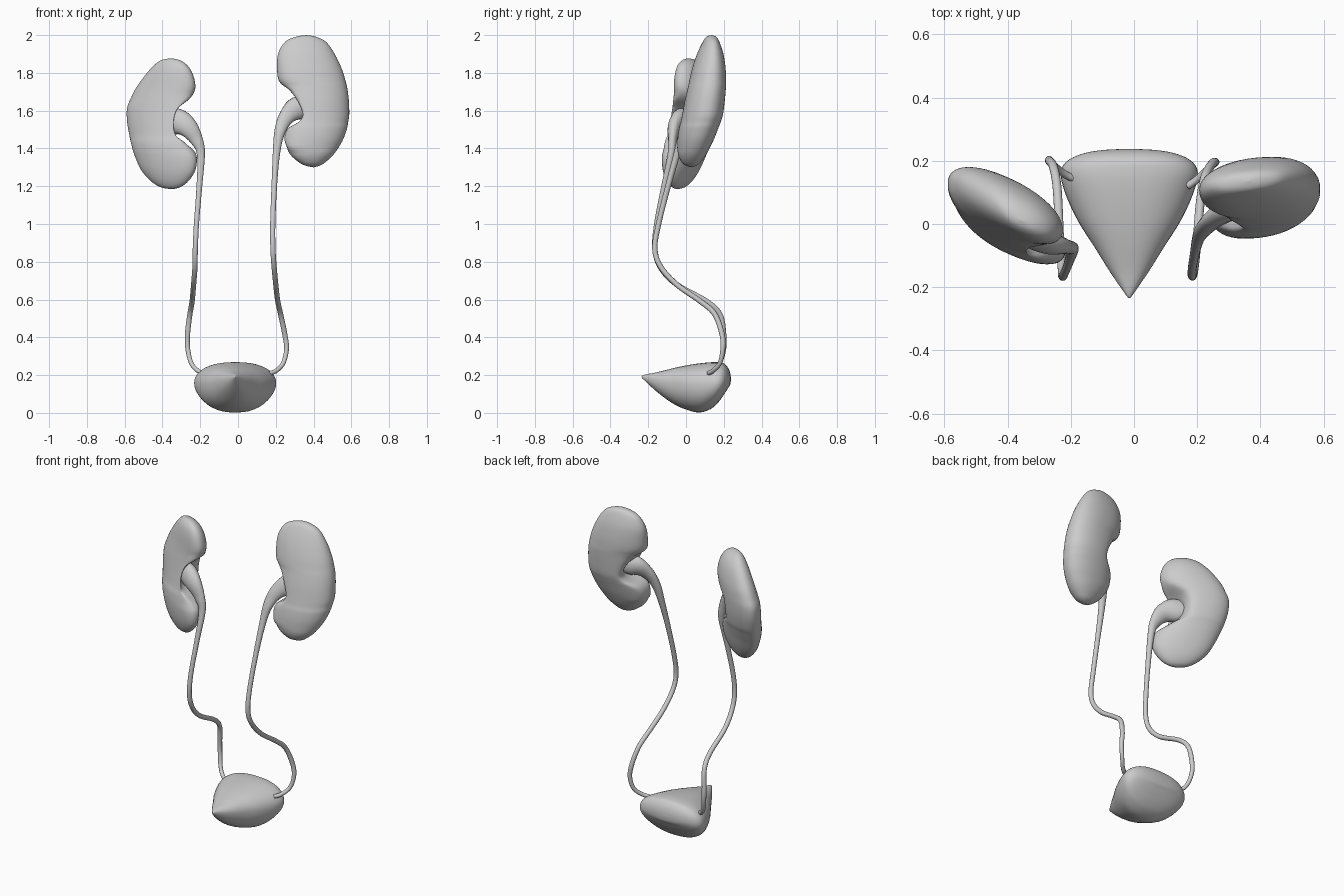
import bpy, bmesh, math
from mathutils import Vector


def resample(rows, steps):
    """Catmull-Rom interpolation of equal-length number rows."""
    out = []
    n = len(rows)
    for i in range(n - 1):
        a, b, c, d = (rows[max(0, min(n - 1, k))] for k in (i - 1, i, i + 1, i + 2))
        for s in range(steps):
            t = s / steps
            out.append([0.5 * (2 * q + (r - p) * t + (2 * p - 5 * q + 4 * r - w) * t * t
                               + (3 * q - p - 3 * r + w) * t ** 3)
                        for p, q, r, w in zip(a, b, c, d)])
    out.append(list(rows[-1]))
    return out


def loft(name, rings):
    """Skin a list of closed rings, capping both ends."""
    bm = bmesh.new()
    vs = [[bm.verts.new(p) for p in ring] for ring in rings]
    n = len(vs[0])
    for r0, r1 in zip(vs, vs[1:]):
        for i in range(n):
            bm.faces.new((r0[i], r0[(i + 1) % n], r1[(i + 1) % n], r1[i]))
    bm.faces.new(vs[0])
    bm.faces.new(vs[-1])
    bmesh.ops.remove_doubles(bm, verts=bm.verts, dist=1e-5)
    bmesh.ops.recalc_face_normals(bm, faces=bm.faces)
    for f in bm.faces:
        f.smooth = True
    me = bpy.data.meshes.new(name)
    bm.to_mesh(me)
    bm.free()
    ob = bpy.data.objects.new(name, me)
    bpy.context.collection.objects.link(ob)
    return ob


def angles(n):
    return [2 * math.pi * i / n for i in range(n)]


def power(v, e):
    return math.copysign(abs(v) ** e, v)


def kidney(name, rows, shear, hilum_z):
    """Rows: z, medial x, lateral x, centre y, half thickness.
    Near the hilum a full section is cut back to the medial x, so only the inner side is notched."""
    rings = []
    for z, xm, xl, yc, b in resample(rows, 4):
        side = math.copysign(1, xl)
        xm, xl = abs(xm), abs(xl)
        near = abs(z - hilum_z) < 0.2
        full = min(xm, 0.235) if near else xm
        e = min(0.03, xm - full)
        pit = 0.04 * math.exp(-((z - hilum_z) / 0.05) ** 2)
        ring = []
        for t in angles(48):
            x = (full + xl) / 2 + (xl - full) / 2 * power(math.cos(t), 0.93)
            y = yc + shear * (x - 0.4) * side + b * power(math.sin(t), 0.93)
            if e > 0:
                x = 0.5 * (x + xm + math.sqrt((x - xm) ** 2 + e * e))
                x = min(x, xl)
            x += pit * math.exp(-((t - math.pi) / 0.45) ** 2)
            ring.append((x * side, y, z))
        rings.append(ring)
    return loft(name, rings)


def ureter(name, rows):
    """Rows: x, y, z, radius; wide at the renal pelvis."""
    pts = resample(rows, 6)
    rings = []
    for i, (x, y, z, r) in enumerate(pts):
        a, b = pts[max(0, i - 1)], pts[min(len(pts) - 1, i + 1)]
        t = (Vector(b[:3]) - Vector(a[:3])).normalized()
        u = Vector((0, 1, 0))
        u = (u - t * u.dot(t)).normalized()
        v = t.cross(u)
        flat = 1 - 0.35 * max(0, min(1, (r - 0.015) / 0.02))
        c = Vector((x, y, z))
        rings.append([c + u * r * flat * math.cos(k) + v * r * math.sin(k) for k in angles(14)])
    return loft(name, rings)


# Higher kidney (x > 0)
kidney("left_kidney", [
    (2.0, .36, .361, .14, 0), (1.992, .31, .41, .138, .024), (1.965, .25, .465, .137, .042),
    (1.9, .212, .512, .132, .068), (1.82, .207, .55, .123, .087), (1.755, .218, .57, .115, .096),
    (1.71, .265, .58, .108, .1), (1.65, .31, .587, .098, .104), (1.58, .338, .589, .087, .106),
    (1.54, .315, .583, .077, .104), (1.505, .258, .577, .066, .102), (1.44, .245, .553, .05, .093),
    (1.37, .275, .508, .034, .074), (1.325, .325, .46, .027, .047), (1.308, .36, .43, .028, .025),
    (1.3, .4, .401, .03, 0)], 0.1, 1.6)

# Lower kidney (x < 0), turned so its hilum faces forward
kidney("right_kidney", [
    (1.877, -.355, -.356, .03, 0), (1.868, -.31, -.405, .035, .028), (1.84, -.268, -.445, .042, .055),
    (1.79, -.238, -.49, .05, .075), (1.72, -.226, -.54, .055, .088), (1.66, -.255, -.57, .053, .095),
    (1.61, -.315, -.588, .049, .099), (1.54, -.335, -.587, .04, .102), (1.47, -.325, -.575, .026, .102),
    (1.43, -.275, -.567, .012, .1), (1.37, -.222, -.55, -.002, .092), (1.29, -.224, -.515, -.012, .075),
    (1.23, -.26, -.465, -.018, .052), (1.195, -.305, -.41, -.022, .026),
    (1.184, -.35, -.351, -.025, 0)], -0.42, 1.54)

# Renal pelvis and ureter on each side
ureter("left_ureter", [
    (.42, .08, 1.60, .045), (.325, .06, 1.615, .064), (.26, .02, 1.57, .044), (.222, -.015, 1.49, .03),
    (.204, -.045, 1.38, .02), (.192, -.095, 1.2, .015), (.184, -.145, 1.0, .014),
    (.185, -.165, .87, .014), (.191, -.135, .775, .014), (.2, -.05, .68, .014), (.21, .07, .595, .014),
    (.225, .15, .525, .014), (.247, .19, .42, .014), (.257, .195, .34, .013),
    (.24, .18, .265, .012), (.205, .145, .225, .012), (.17, .12, .21, .012)])
ureter("right_ureter", [
    (-.43, .03, 1.54, .05), (-.335, -.025, 1.545, .07), (-.27, -.06, 1.515, .056), (-.217, -.072, 1.44, .034),
    (-.196, -.08, 1.36, .021), (-.206, -.12, 1.18, .015), (-.22, -.155, 1.0, .014),
    (-.226, -.165, .87, .014), (-.228, -.135, .77, .014), (-.235, -.05, .68, .014), (-.243, .11, .59, .014),
    (-.255, .18, .52, .014), (-.267, .199, .42, .014), (-.266, .2, .34, .013),
    (-.248, .18, .265, .012), (-.215, .155, .225, .012), (-.18, .14, .21, .012)])

# Bladder: rows of y, half width, bottom z, widest z, top z
bladder_rows = [
    (-.235, .002, .187, .19, .193), (-.22, .014, .172, .188, .202), (-.15, .062, .108, .172, .216),
    (-.07, .112, .05, .16, .236), (0, .157, .018, .153, .251), (.07, .192, .002, .15, .262),
    (.13, .213, .02, .155, .268), (.17, .216, .055, .16, .268), (.2, .196, .095, .168, .262),
    (.222, .15, .13, .175, .24), (.234, .085, .15, .178, .21), (.238, .001, .178, .18, .181)]
bladder_rings = []
for y, w, lo, mid, hi in resample(bladder_rows, 4):
    ring = []
    for t in angles(40):
        c, s = math.cos(t), math.sin(t)
        x = -.015 + w * power(c, 0.85)
        z = mid + (hi - mid if s > 0 else mid - lo) * power(s, 0.95)
        ring.append((x, y, z))
    bladder_rings.append(ring)
loft("bladder", bladder_rings)
